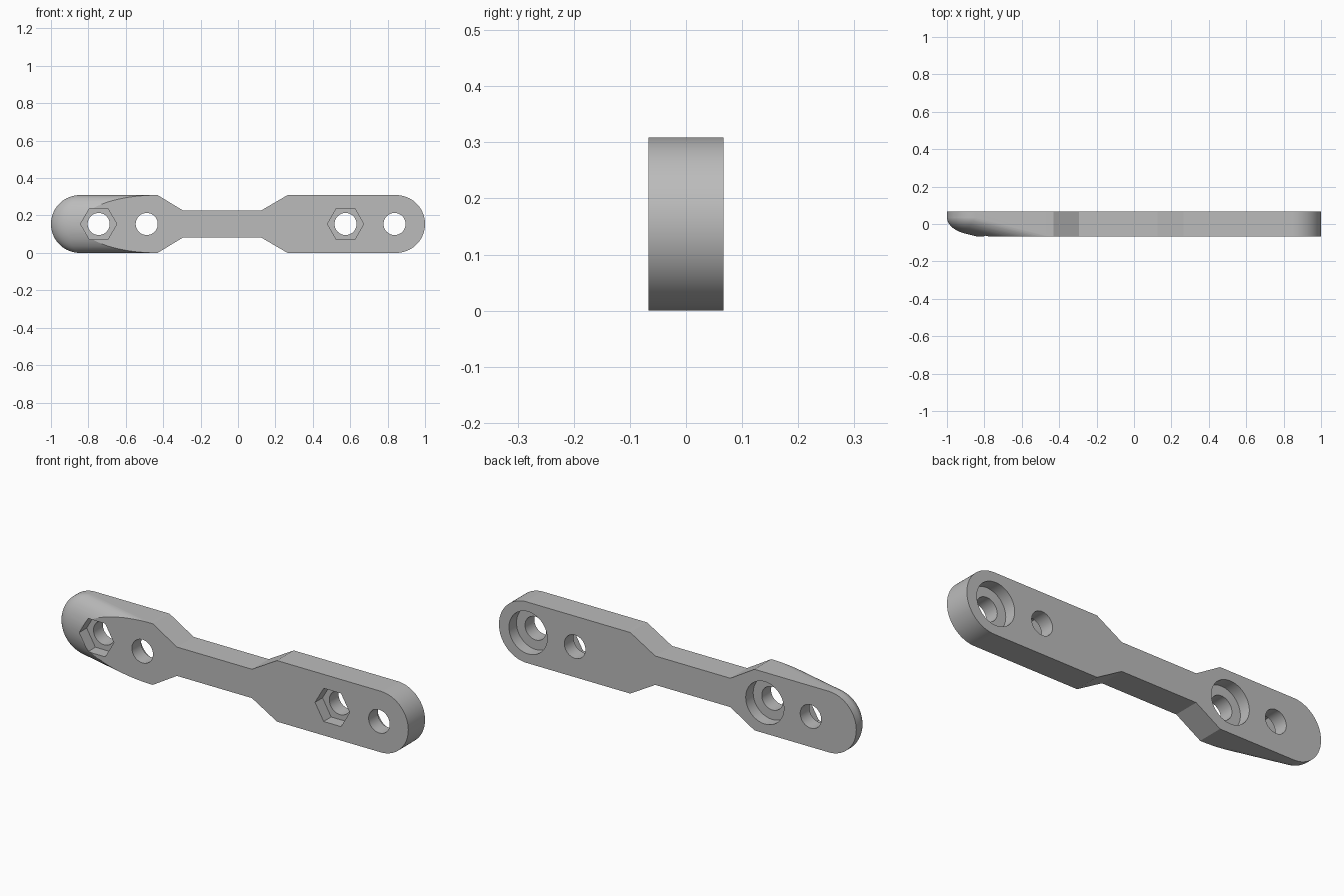
import bpy, bmesh
from math import cos, sin, pi, radians

cube = bpy.data.objects.get("Cube")
if cube:
    bpy.data.objects.remove(cube, do_unlink=True)

HALF_H = 0.1545      # half height, also radius of the rounded ends
HALF_T = 0.067       # half thickness
NECK = 0.073         # half height of the neck
MID = HALF_H         # centre line height
END = 1 - HALF_H     # centre of the rounded ends


def make_object(name, bm):
    bmesh.ops.recalc_face_normals(bm, faces=bm.faces[:])
    mesh = bpy.data.meshes.new(name)
    bm.to_mesh(mesh)
    bm.free()
    obj = bpy.data.objects.new(name, mesh)
    bpy.context.collection.objects.link(obj)
    return obj


def prism(name, outline, y0, y1):
    """Extrude an (x, z) outline along y."""
    bm = bmesh.new()
    face = bm.faces.new([bm.verts.new((x, y0, z)) for x, z in outline])
    ext = bmesh.ops.extrude_face_region(bm, geom=[face])["geom"]
    for v in ext:
        if isinstance(v, bmesh.types.BMVert):
            v.co.y = y1
    return make_object(name, bm)


def ring(x, r, sides):
    return [(x + r * cos(2 * pi * i / sides), MID + r * sin(2 * pi * i / sides))
            for i in range(sides)]


def boolean(target, cutter, operation):
    """Apply a boolean and remove the helper."""
    cutter.hide_render = True
    mod = target.modifiers.new("cut", "BOOLEAN")
    mod.operation, mod.solver, mod.object = operation, "EXACT", cutter
    graph = bpy.context.evaluated_depsgraph_get()
    mesh = bpy.data.meshes.new_from_object(target.evaluated_get(graph))
    target.modifiers.clear()
    target.data = mesh
    bpy.data.objects.remove(cutter, do_unlink=True)


# Plate: rounded ends, wide pads and a narrow neck
SEG = 40
arc = [pi / 2 - pi * i / SEG for i in range(SEG + 1)]
right_end = [(END + HALF_H * cos(a), MID + HALF_H * sin(a)) for a in arc]
left_end = [(-x, z) for x, z in reversed(right_end)]
steps = [(-0.43, HALF_H), (-0.295, NECK), (0.125, NECK), (0.265, HALF_H)]
outline = ([(x, MID + h) for x, h in steps] + right_end
           + [(x, MID - h) for x, h in reversed(steps)] + left_end)
plate = prism("link_plate", outline, -HALF_T, HALF_T)

# Tapered nose: hull of an ellipsoid, a sloping elliptical bar and a back outline
R = HALF_H + 0.0002
SLOPE, NOSE_Y, FAR = 0.25, 0.037, 1.2
bm = bmesh.new()
N = 80
for i in range(N):
    a = 2 * pi * i / N
    ca, sa = cos(a), sin(a)
    for j in range(1, N // 2):
        p = pi * j / (N // 2)
        bm.verts.new((-END - R * cos(p), NOSE_Y + 0.095 * sin(p) * ca,
                      MID + R * sin(p) * sa))
    bm.verts.new((FAR, NOSE_Y - SLOPE * (FAR + END) + 0.1025 * ca, MID + R * sa))
    for x in (-END, FAR):
        bm.verts.new((x + R * ca, 0.1, MID + R * sa))
bmesh.ops.convex_hull(bm, input=bm.verts[:])
bmesh.ops.delete(bm, geom=[v for v in bm.verts if not v.link_faces], context="VERTS")
boolean(plate, make_object("nose_shape", bm), "INTERSECT")

# Holes: hexagonal pockets on the front, round counterbores on the back
for x, pocket in ((-0.745, "hex"), (-0.488, "bore"), (0.575, "hex"), (0.837, "bore")):
    boolean(plate, prism("hole_cutter", ring(x, 0.059, 48), -0.2, 0.2), "DIFFERENCE")
    if pocket == "hex":
        cutter = prism("hex_cutter", ring(x, 0.097, 6), -0.2, -0.007)
    else:
        cutter = prism("bore_cutter", ring(x, 0.107, 64), 0.007, 0.2)
    boolean(plate, cutter, "DIFFERENCE")

# Single grey material
grey = bpy.data.materials.new("plain_grey")
grey.use_nodes = True
colour = (0.5, 0.5, 0.5, 1)
grey.diffuse_color = colour
grey.node_tree.nodes["Principled BSDF"].inputs["Base Color"].default_value = colour
plate.data.materials.clear()
plate.data.materials.append(grey)
for poly in plate.data.polygons:
    poly.material_index = 0

# Smooth curves, crisp edges
bpy.ops.object.select_all(action="DESELECT")
plate.select_set(True)
bpy.context.view_layer.objects.active = plate
bpy.ops.object.shade_smooth_by_angle(angle=radians(11))
